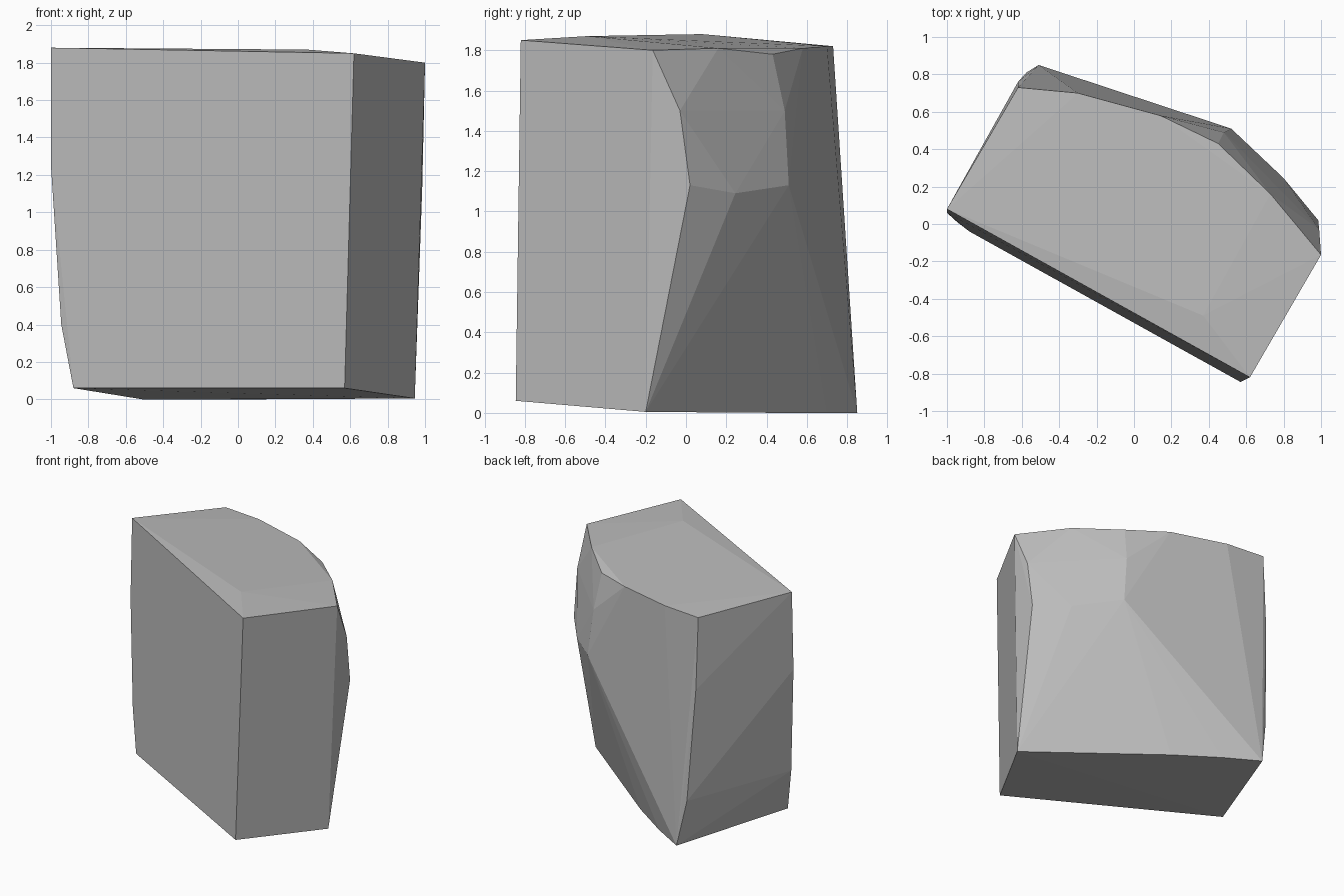
import bpy
import bmesh
import math

# Remove the default object
default = bpy.data.objects.get("Cube")
if default:
    bpy.data.objects.remove(default, do_unlink=True)


def make_material(name, value):
    material = bpy.data.materials.new(name)
    material.use_nodes = True
    colour = (value, value, value, 1)
    material.diffuse_color = colour
    material.node_tree.nodes["Principled BSDF"].inputs["Base Color"].default_value = colour
    return material


def hull_object(name, outlines, material):
    """Wrap the outlines in one convex, flat-shaded skin."""
    mesh = bpy.data.meshes.new(name)
    bm = bmesh.new()
    for outline in outlines:
        for point in outline:
            bm.verts.new(point)
    hull = bmesh.ops.convex_hull(bm, input=bm.verts[:])
    unused = {item for item in hull["geom_interior"] + hull["geom_unused"]
              if isinstance(item, bmesh.types.BMVert)}
    bmesh.ops.delete(bm, geom=list(unused), context="VERTS")
    # Merge triangles that lie in the same facet
    bmesh.ops.dissolve_limit(bm, angle_limit=math.radians(0.4),
                             verts=bm.verts[:], edges=bm.edges[:])
    bmesh.ops.recalc_face_normals(bm, faces=bm.faces[:])
    for face in bm.faces:
        face.smooth = False
    bm.to_mesh(mesh)
    bm.free()
    mesh.materials.append(material)
    block = bpy.data.objects.new(name, mesh)
    bpy.context.scene.collection.objects.link(block)
    return block


# Gently domed top with its curved back edge
top_rim = [(-1, .08, 1.88), (.62, -.82, 1.85), (1, -.165, 1.8), (.73, .16, 1.81),
           (.45, .43, 1.78), (.14, .58, 1.81), (-.3, .7, 1.82), (-.62, .73, 1.82),
           (.37, -.49, 1.87)]

# Bulging shoulder on the back left corner
shoulder = [(.99, -.03, 1.5), (.79, .17, 1.5), (.48, .49, 1.5),
            (.985, .02, 1.13), (.8, .245, 1.09), (.52, .51, 1.13)]

# Right end, narrowing towards the base
right_end = [(-1, .06, 1.25), (-.62, .76, 1.25), (-.945, .01, .4), (-.575, .81, .36)]

# Tilted base
base_rim = [(.57, -.845, .06), (-.88, -.04, .06), (-.51, .85, 0),
            (-.25, .7, 0), (.06, .49, 0), (.945, -.2, .005)]

stone_grey = make_material("stone grey", .5)
hull_object("stone_block", [top_rim, shoulder, right_end, base_rim], stone_grey)
